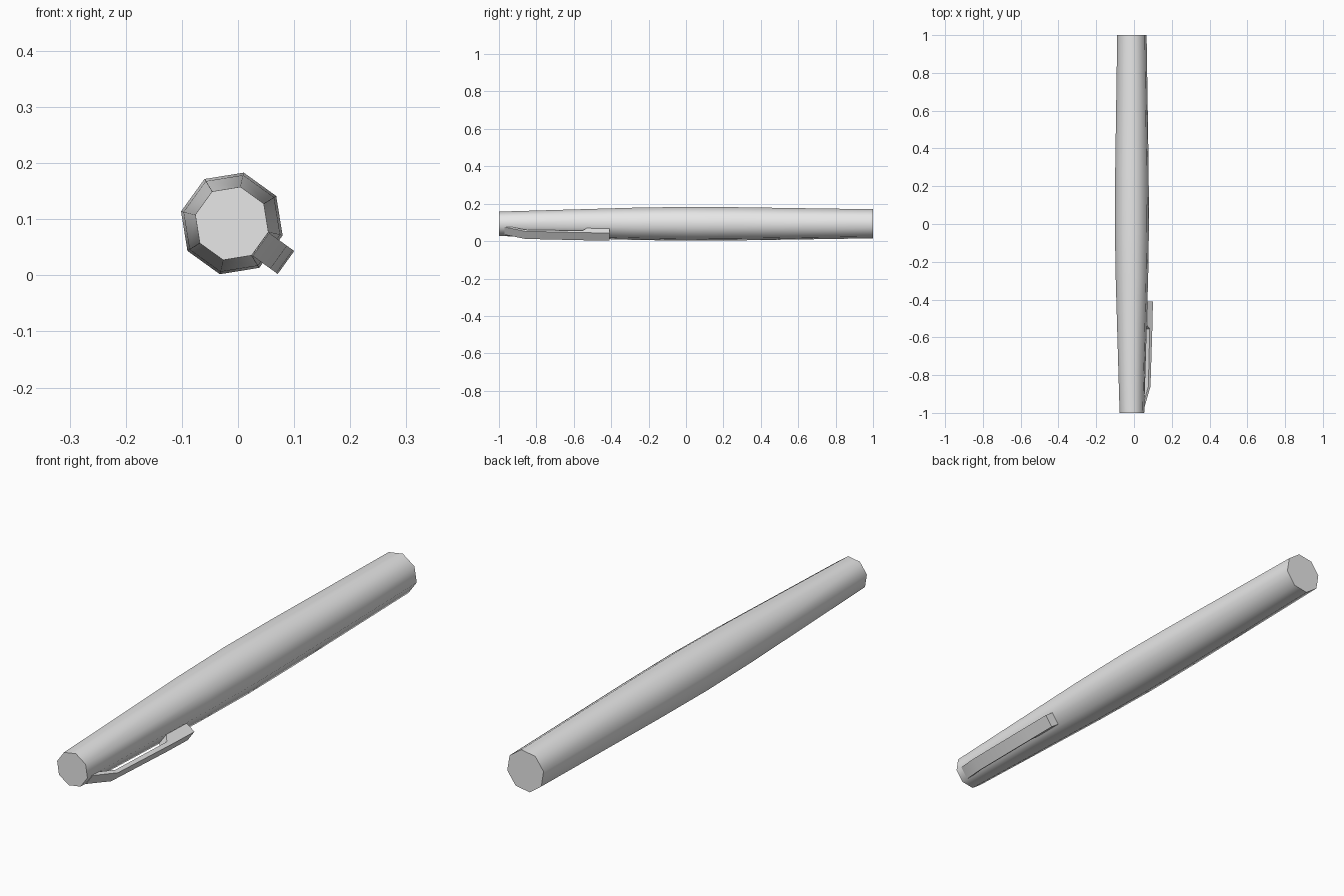
import bpy, bmesh, math
from mathutils import Vector

cube = bpy.data.objects.get("Cube")
if cube:
    bpy.data.objects.remove(cube, do_unlink=True)

grey = bpy.data.materials.new("light_grey")
grey.use_nodes = True
grey.diffuse_color = (0.8, 0.8, 0.8, 1)
grey.node_tree.nodes["Principled BSDF"].inputs["Base Color"].default_value = (0.8, 0.8, 0.8, 1)

AXIS = Vector((-0.011, 0, 0.0925))   # centre line of the pen
SIDES = 8
CLIP_ANGLE = math.radians(-35.8)     # the clip sits on the middle of one flat


def polar(angle, radius, y):
    return AXIS + Vector((radius * math.cos(angle), y, radius * math.sin(angle)))


def loft(name, rings, smooth_angle):
    """Skin equal-length rings of points and cap both ends."""
    bm = bmesh.new()
    loops = [[bm.verts.new(p) for p in ring] for ring in rings]
    for a, b in zip(loops, loops[1:]):
        for i in range(len(a)):
            j = (i + 1) % len(a)
            bm.faces.new((a[i], a[j], b[j], b[i]))
    bm.faces.new(loops[0])
    bm.faces.new(loops[-1])
    bmesh.ops.recalc_face_normals(bm, faces=bm.faces)
    mesh = bpy.data.meshes.new(name)
    bm.to_mesh(mesh)
    bm.free()
    mesh.materials.append(grey)
    obj = bpy.data.objects.new(name, mesh)
    bpy.context.collection.objects.link(obj)
    bpy.ops.object.select_all(action="DESELECT")
    obj.select_set(True)
    bpy.context.view_layer.objects.active = obj
    bpy.ops.object.shade_smooth_by_angle(angle=math.radians(smooth_angle))
    return obj


# Pen barrel: eight-sided, swelling toward the middle
barrel = [(-1, 0.067), (-0.28, 0.0885), (0, 0.093), (0.28, 0.091), (1, 0.08)]
step = 2 * math.pi / SIDES
loft("barrel", [[polar(CLIP_ANGLE + (i + 0.5) * step, r, y) for i in range(SIDES)]
                for y, r in barrel], 60)

# Pocket clip: (y, inner radius, outer radius) stations along the barrel
HALF_WIDTH = 0.0252
side = Vector((-math.sin(CLIP_ANGLE), 0, math.cos(CLIP_ANGLE))) * HALF_WIDTH
clip = [(-0.97, 0.05, 0.064), (-0.86, 0.089, 0.103), (-0.555, 0.098, 0.115),
        (-0.53, 0.074, 0.116), (-0.41, 0.074, 0.119)]
loft("pocket_clip", [[polar(CLIP_ANGLE, inner, y) - side, polar(CLIP_ANGLE, outer, y) - side,
                      polar(CLIP_ANGLE, outer, y) + side, polar(CLIP_ANGLE, inner, y) + side]
                     for y, inner, outer in clip], 40)
